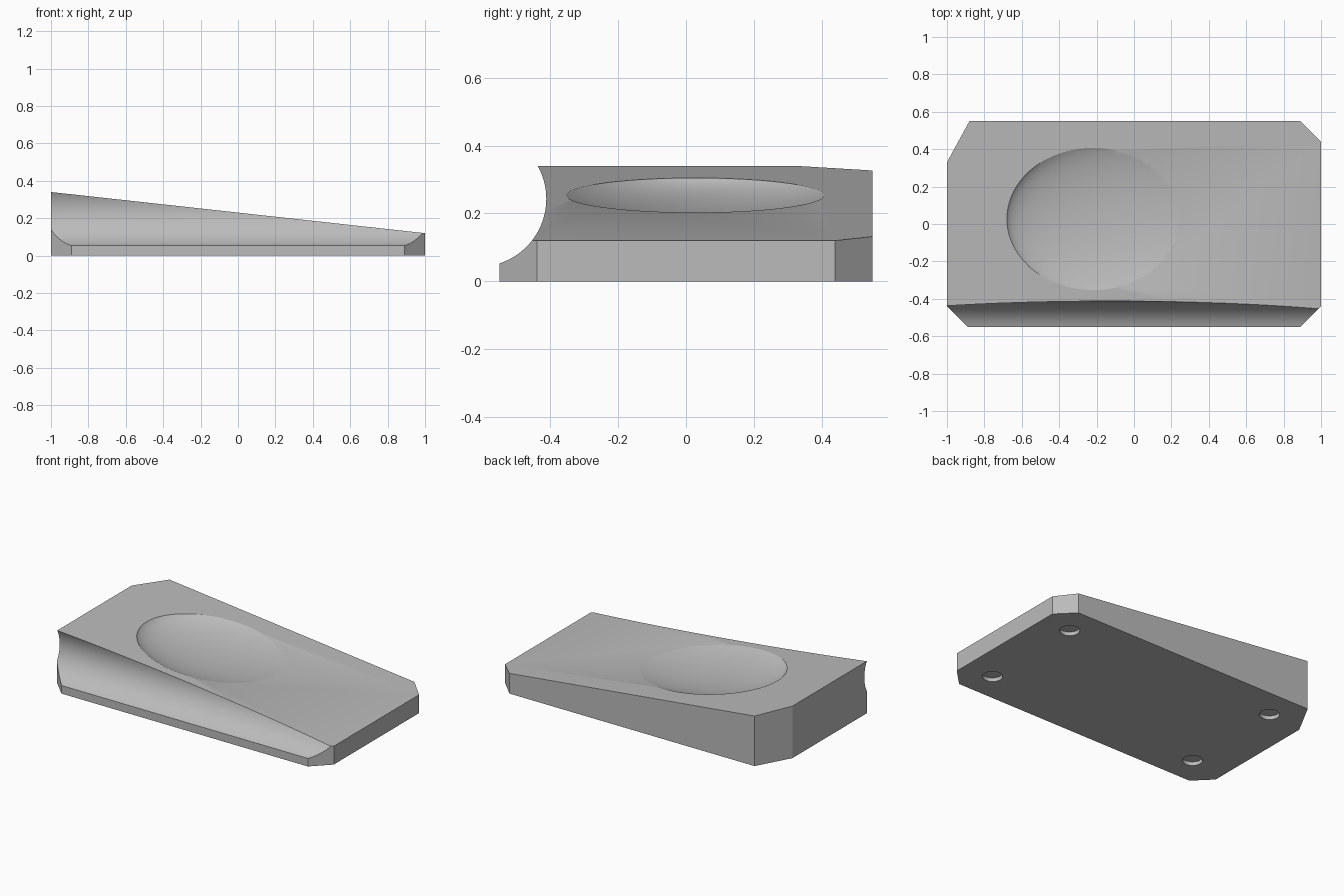
import bpy
import bmesh
import math

if "Cube" in bpy.data.objects:
    bpy.data.objects.remove(bpy.data.objects["Cube"], do_unlink=True)

grey = bpy.data.materials.new("plain grey")
grey.use_nodes = True
colour = (0.5, 0.5, 0.5, 1)
grey.diffuse_color = colour
grey.node_tree.nodes["Principled BSDF"].inputs["Base Color"].default_value = colour


def top_height(x):
    return 0.23 - 0.11 * x


# Wedge body: chamfered outline with a sloping top
outline = [(-1, -0.44), (-0.89, -0.55), (0.89, -0.55), (1, -0.44),
           (1, 0.44), (0.89, 0.55), (-0.88, 0.55), (-1, 0.33)]
bm = bmesh.new()
lower = [bm.verts.new((x, y, 0)) for x, y in outline]
upper = [bm.verts.new((x, y, top_height(x))) for x, y in outline]
bm.faces.new(lower[::-1])
bm.faces.new(upper)
for i in range(len(outline)):
    j = (i + 1) % len(outline)
    bm.faces.new((lower[i], lower[j], upper[j], upper[i]))
mesh = bpy.data.meshes.new("wedge_body")
bm.to_mesh(mesh)
bm.free()
mesh.materials.append(grey)
body = bpy.data.objects.new("wedge_body", mesh)
bpy.context.collection.objects.link(body)


def carve(cutter, name):
    """Subtract the cutter from the body."""
    cutter.name = name
    cutter.data.materials.append(grey)
    bpy.context.view_layer.objects.active = body
    mod = body.modifiers.new(name, "BOOLEAN")
    mod.operation = "DIFFERENCE"
    mod.solver = "EXACT"
    mod.object = cutter
    bpy.ops.object.modifier_apply(modifier=name)
    bpy.data.objects.remove(cutter, do_unlink=True)


# Concave groove along the front
bpy.ops.mesh.primitive_cylinder_add(vertices=96, radius=0.2, depth=2.4,
                                    location=(0, -0.612, 0.243),
                                    rotation=(0, math.pi / 2, 0))
carve(bpy.context.object, "front_groove")

# Shallow oval dish in the top
bpy.ops.mesh.primitive_uv_sphere_add(segments=96, ring_count=64, radius=1,
                                     location=(-0.041, 0.027, 0.325))
dish = bpy.context.object
dish.scale = (0.646, 0.471, 0.136)
carve(dish, "top_dish")

# Round recesses underneath for the feet
for x in (-0.75, 0.795):
    for y in (-0.355, 0.355):
        bpy.ops.mesh.primitive_cylinder_add(vertices=48, radius=0.06, depth=0.05,
                                            location=(x, y, 0))
        carve(bpy.context.object, "foot_recess")

# Smooth curves, sharp edges
bpy.ops.object.select_all(action="DESELECT")
body.select_set(True)
bpy.context.view_layer.objects.active = body
bpy.ops.object.shade_smooth_by_angle(angle=math.radians(20))
